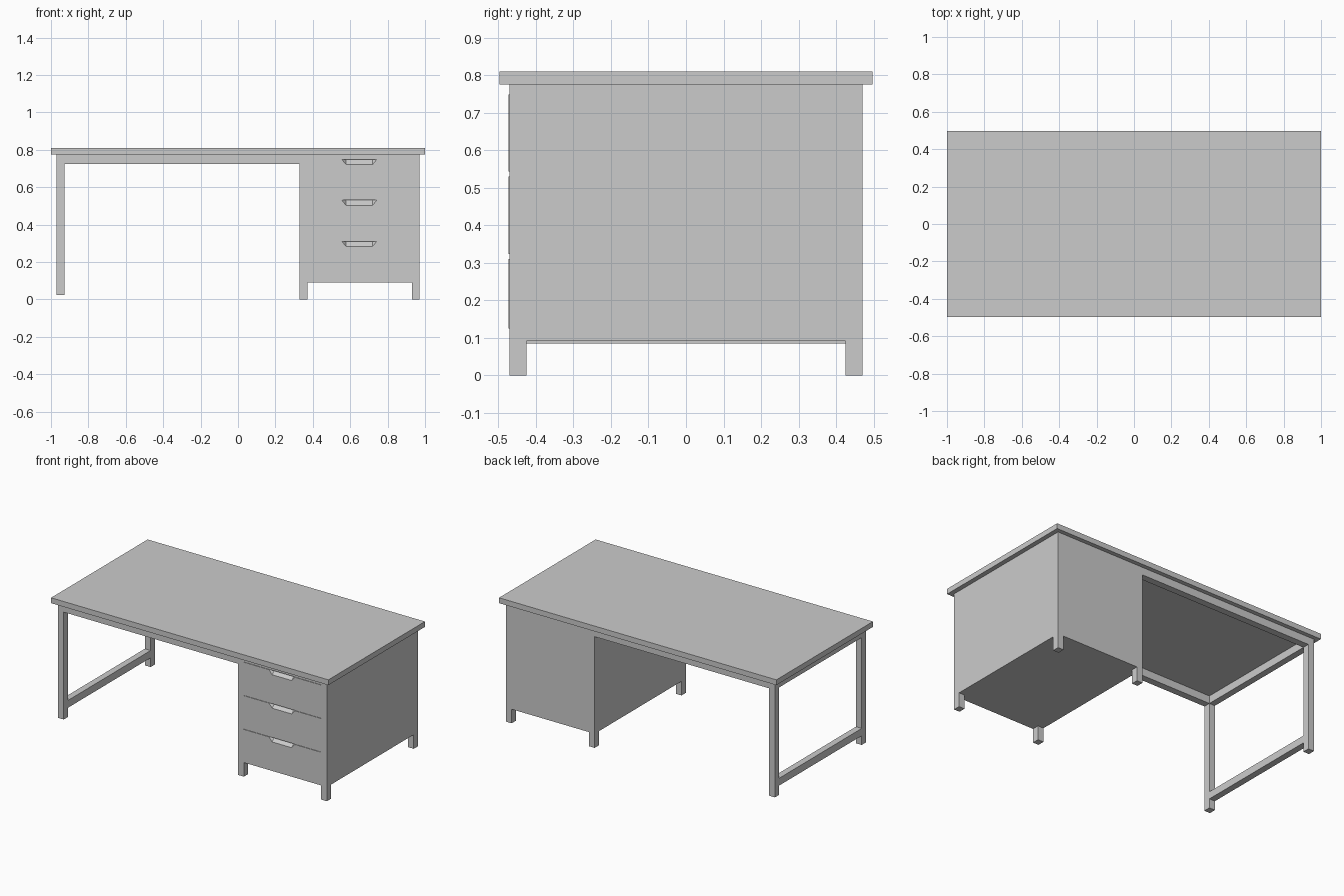
import bpy, bmesh

if "Cube" in bpy.data.objects:
    bpy.data.objects.remove(bpy.data.objects["Cube"])


def finish(name, bm):
    bmesh.ops.recalc_face_normals(bm, faces=bm.faces)
    mesh = bpy.data.meshes.new(name)
    bm.to_mesh(mesh)
    bm.free()
    obj = bpy.data.objects.new(name, mesh)
    bpy.context.collection.objects.link(obj)
    return obj


def box(name, x, y, z):
    """Box from (min, max) ranges along each axis."""
    bm = bmesh.new()
    bmesh.ops.create_cube(bm, size=1)
    for v in bm.verts:
        for i, (lo, hi) in enumerate((x, y, z)):
            v.co[i] = hi if v.co[i] > 0 else lo
    return finish(name, bm)


def hull(name, points):
    bm = bmesh.new()
    for p in points:
        bm.verts.new(p)
    bmesh.ops.convex_hull(bm, input=bm.verts)
    return finish(name, bm)


def cut(obj, cutter):
    mod = obj.modifiers.new("scoop", 'BOOLEAN')
    mod.operation = 'DIFFERENCE'
    mod.solver = 'EXACT'
    mod.object = cutter


TOP, RAIL = 0.775, 0.725      # underside of the desktop and of the rails
Y = 0.47                      # half depth of the frame
LEG_X = (-0.97, -0.928)

# Desktop
box("desktop", (-1, 1), (-0.4975, 0.4975), (TOP, 0.81))

# Left legs, long rails and pedestal feet, front and back
for side, s in (("front", -1), ("back", 1)):
    y = tuple(sorted((s * Y, s * (Y - 0.045))))
    box(side + "_left_leg", LEG_X, y, (0.025, TOP))
    box(side + "_rail", (LEG_X[1], 0.33), y, (RAIL, TOP))
    for label, x in (("inner", (0.33, 0.371)), ("outer", (0.929, 0.97))):
        box(f"{side}_{label}_foot", x, y, (0, 0.092))

# Left side frame: upper rail and lower stretcher
inner_y = (-Y + 0.045, Y - 0.045)
box("left_upper_rail", LEG_X, inner_y, (RAIL, TOP))
box("left_stretcher", LEG_X, inner_y, (0.085, 0.133))

# Drawer pedestal
pedestal = box("pedestal", (0.33, 0.97), (-Y, Y), (0.092, TOP))

# Drawer fronts, each with a sloped finger scoop in its top edge
for i, (lo, hi) in enumerate(((0.125, 0.31), (0.323, 0.53), (0.543, 0.748))):
    drawer = box(f"drawer_front_{i + 1}", (0.371, 0.929), (-0.4735, -0.4695), (lo, hi))
    top, low = hi + 0.0005, hi - 0.027
    points = [(x, y, z) for y in (-0.485, -0.4735)
              for x, z in ((0.555, top), (0.742, top), (0.578, low), (0.719, low))]
    points += [(0.578, -0.445, top), (0.719, -0.445, top)]
    scoop = hull(f"scoop_cutter_{i + 1}", points)
    scoop.hide_render = True
    scoop.display_type = 'WIRE'
    cut(drawer, scoop)
    cut(pedestal, scoop)
